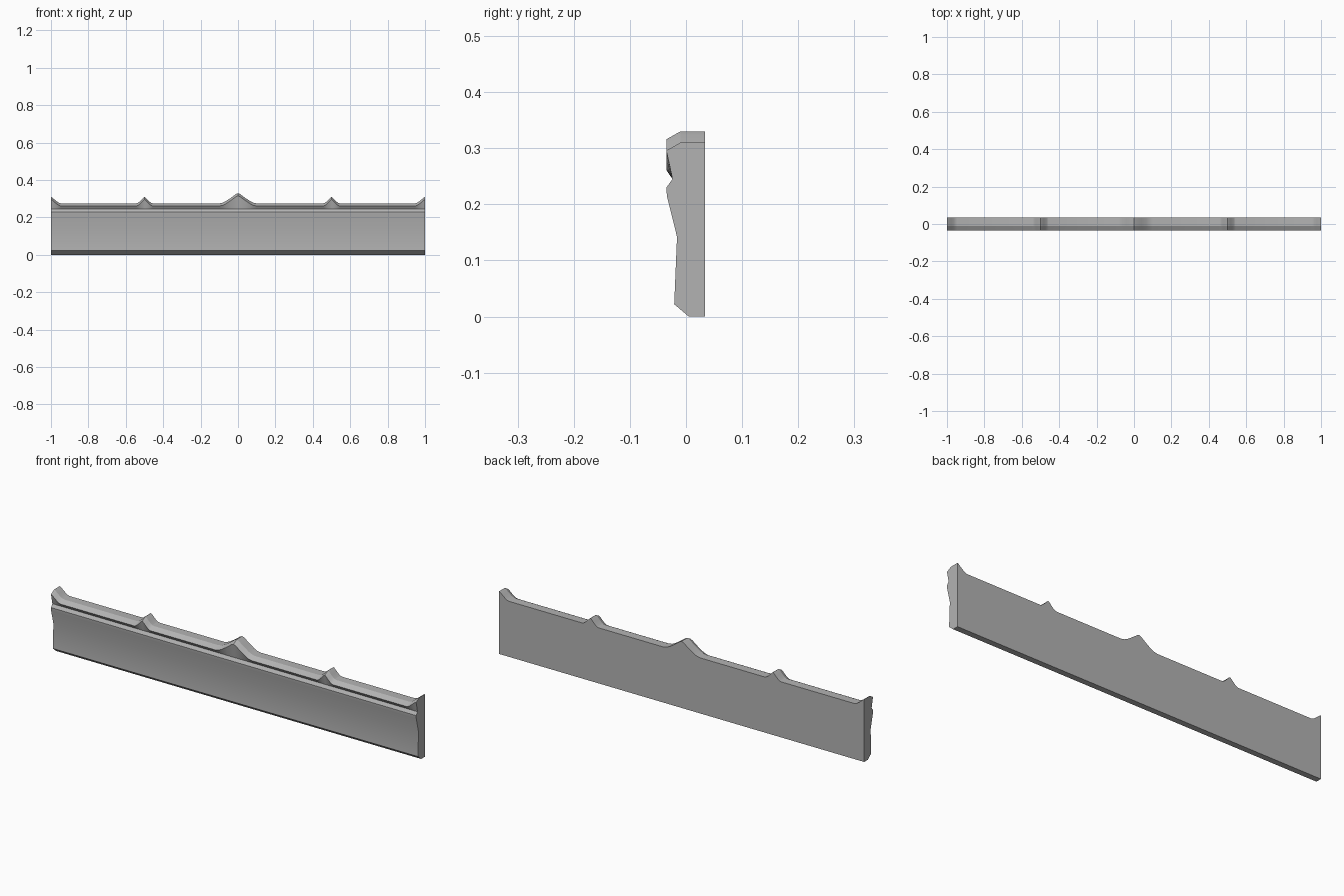
import bpy
import bmesh

cube = bpy.data.objects.get("Cube")
if cube:
    bpy.data.objects.remove(cube, do_unlink=True)

# Plain grey finish
grey = bpy.data.materials.new("stone grey")
grey.use_nodes = True
colour = (0.45, 0.45, 0.45, 1)
grey.diffuse_color = colour
grey.node_tree.nodes["Principled BSDF"].inputs["Base Color"].default_value = colour

RAIL = 0.275
# Peaks along the crest: centre, half width, rise
PEAKS = [(-1, 0.055, 0.035), (-0.5, 0.045, 0.035), (0, 0.1, 0.055),
         (0.5, 0.045, 0.035), (1, 0.055, 0.035)]
# Concave flank: fraction of half width, fraction of rise
FLANK = [(0, 1), (0.12, 0.9), (0.4, 0.52), (0.65, 0.22), (0.82, 0.07), (1, 0)]


def crest_points():
    points = {}
    for centre, width, rise in PEAKS:
        for u, v in FLANK:
            for side in (-1, 1):
                x = round(centre + side * u * width, 4)
                if abs(x) <= 1:
                    points[x] = RAIL + rise * v
    return sorted(points.items())


def section(h):
    # Cross-section from the back foot round the front to the top of the back
    return [(0.034, 0), (0.005, 0), (-0.021, 0.022), (-0.016, 0.142),
            (-0.034, 0.215), (-0.035, 0.23), (-0.024, 0.245),
            (-0.035, h - 0.014), (-0.01, h), (0.034, h)]


# Moulded board lofted along its length
bm = bmesh.new()
rings = [[bm.verts.new((x, y, z)) for y, z in section(h)] for x, h in crest_points()]
for a, b in zip(rings, rings[1:]):
    for i in range(len(a)):
        j = (i + 1) % len(a)
        bm.faces.new((a[i], a[j], b[j], b[i]))
bm.faces.new(rings[0])
bm.faces.new(rings[-1])
bmesh.ops.recalc_face_normals(bm, faces=bm.faces)
mesh = bpy.data.meshes.new("moulded_board")
bm.to_mesh(mesh)
bm.free()
mesh.materials.append(grey)
board = bpy.data.objects.new("moulded_board", mesh)
bpy.context.collection.objects.link(board)

# Soft flanks, crisp profile edges
bpy.context.view_layer.objects.active = board
board.select_set(True)
bpy.ops.object.shade_smooth_by_angle(angle=0.3)
